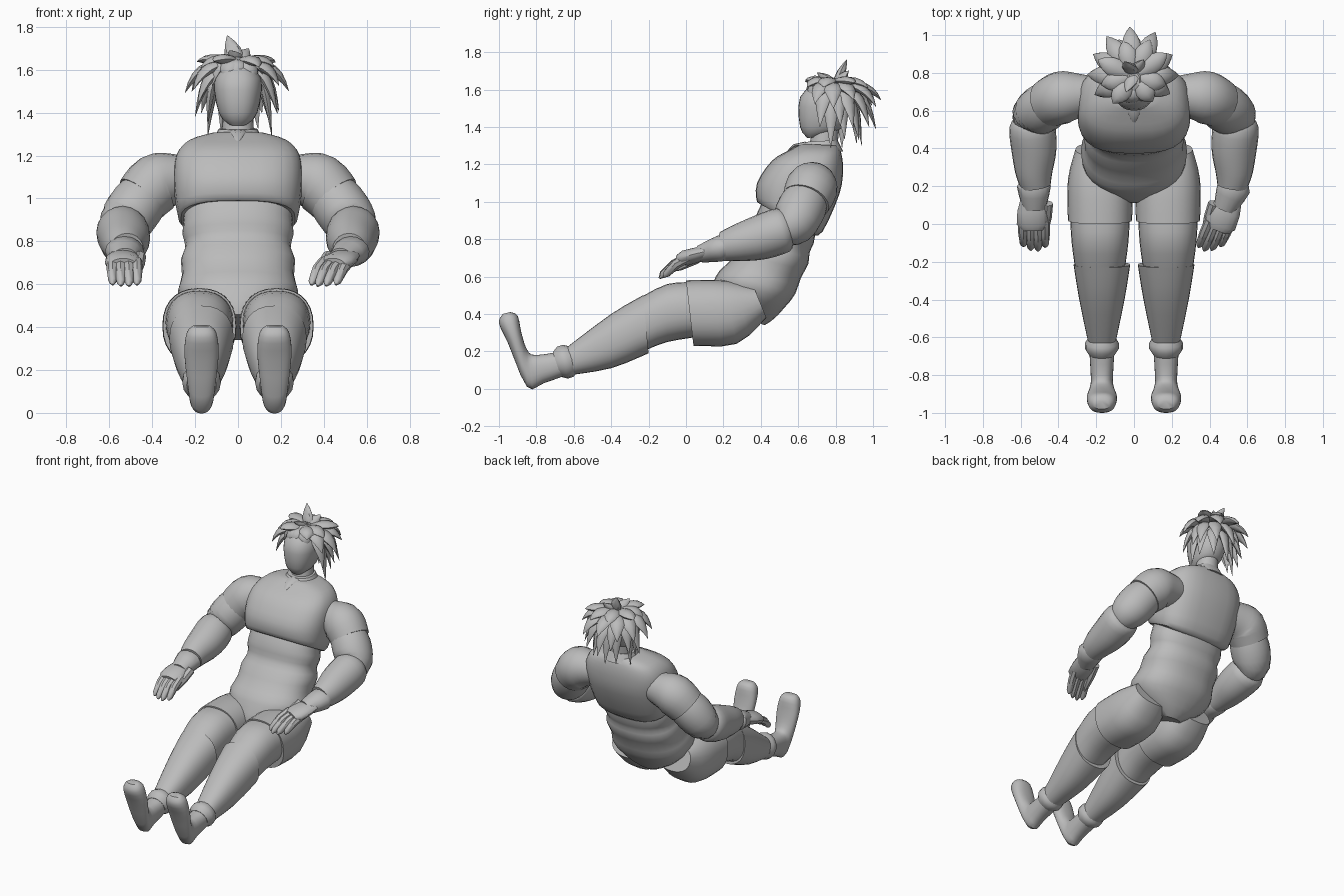
import bpy, bmesh, math, random
from mathutils import Vector

cube = bpy.data.objects.get("Cube")
if cube:
    bpy.data.objects.remove(cube, do_unlink=True)
random.seed(4)

GREY = (.5, .5, .5, 1)
clay = bpy.data.materials.new("plain_grey")
clay.use_nodes = True
clay.diffuse_color = GREY
clay.node_tree.nodes["Principled BSDF"].inputs["Base Color"].default_value = GREY


def skin(name, rings):
    """Join rings of points into a closed, smooth-shaded body."""
    bm = bmesh.new()
    loops = [[bm.verts.new(point) for point in ring] for ring in rings]
    for near, far in zip(loops, loops[1:]):
        for i in range(len(near)):
            bm.faces.new((near[i - 1], near[i], far[i], far[i - 1]))
    bm.faces.new(loops[0])
    bm.faces.new(loops[-1])
    bmesh.ops.recalc_face_normals(bm, faces=bm.faces)
    mesh = bpy.data.meshes.new(name)
    bm.to_mesh(mesh)
    bm.free()
    mesh.materials.append(clay)
    body = bpy.data.objects.new(name, mesh)
    bpy.context.collection.objects.link(body)
    bpy.ops.object.select_all(action='DESELECT')
    body.select_set(True)
    bpy.context.view_layer.objects.active = body
    bpy.ops.object.shade_smooth_by_angle(angle=math.radians(40))


def oval(centre, across, along, sides, power=2):
    """Closed ring around a centre; a higher power makes it boxier."""
    ring = []
    for i in range(sides):
        angle = math.tau * i / sides
        c, s = math.cos(angle), math.sin(angle)
        ring.append(centre + across * math.copysign(abs(c) ** (2 / power), c)
                    + along * math.copysign(abs(s) ** (2 / power), s))
    return ring


def smooth(rows, steps=3):
    """Fill in a soft curve of rows between the given ones."""
    rows = [Vector(row) for row in rows]
    filled = []
    for i in range(len(rows) - 1):
        before, start = rows[max(i - 1, 0)], rows[i]
        end, after = rows[i + 1], rows[min(i + 2, len(rows) - 1)]
        for step in range(steps):
            t = step / steps
            pull_a = (end - before) * (t * (1 - t) ** 2 / 2)
            pull_b = (after - start) * (t * t * (1 - t) / 2)
            blend = t * t * (3 - 2 * t)
            filled.append(start.lerp(end, blend) + pull_a - pull_b)
    return filled + [rows[-1]]


def loft(name, rows, x=0, folds=0, power=2.3):
    """Rows hold front y, front z, back y, back z and half width."""
    rings = []
    for i, (fy, fz, by, bz, half) in enumerate(smooth(rows)):
        swell = 1 + folds * math.sin(i * math.pi / 2)
        front, back = Vector((x, fy, fz)), Vector((x, by, bz))
        rings.append(oval((front + back) / 2, Vector((half * swell, 0, 0)),
                          (front - back) / 2 * swell, 28, power))
    skin(name, rings)


def tube(name, path, radii, flat=1, normal=(0, 0, 1), sides=16):
    """Sweep an oval along a path; flat squeezes it along the normal."""
    path = [Vector(point) for point in path]
    rings = []
    for i, point in enumerate(path):
        ahead = path[min(i + 1, len(path) - 1)] - path[max(i - 1, 0)]
        across = ahead.cross(Vector(normal)).normalized()
        along = across.cross(ahead).normalized()
        rings.append(oval(point, across * radii[i], along * radii[i] * flat, sides))
    skin(name, rings)


# Shirt: folded belly, with the chest overhanging it
loft("shirt_belly", [(.11, .46, .42, .34, .1), (.14, .57, .53, .43, .26), (.21, .66, .6, .55, .27),
                     (.3, .76, .65, .67, .26), (.36, .85, .67, .75, .25), (.38, .95, .7, .84, .26),
                     (.45, 1.05, .75, .95, .25)], folds=.025)
loft("shirt_chest", [(.42, .99, .67, .82, .24), (.38, 1, .73, .84, .28), (.38, 1.1, .82, 1.04, .3),
                     (.46, 1.22, .84, 1.17, .29), (.56, 1.28, .83, 1.26, .23),
                     (.62, 1.31, .81, 1.3, .12)], power=2.8)

# Neck, collar with its pointed front, and head
tube("neck", [(0, .72, 1.2), (0, .75, 1.4)], [.08, .07], normal=(0, 1, 0))
loft("collar", [(.59, 1.26, .84, 1.27, .12), (.64, 1.32, .81, 1.33, .09)])
tube("collar_point", [(0, .64, 1.31), (0, .58, 1.3), (0, .53, 1.26)], [.04, .03, .002],
     flat=.3, sides=8)
loft("head", [(.65, 1.34, .72, 1.35, .04), (.61, 1.4, .84, 1.4, .09),
              (.61, 1.56, .88, 1.56, .11), (.72, 1.66, .8, 1.66, .03)])


# Hair made of layered, leaf-shaped locks
def lock(name, turn, rise, reach, tip_z, width):
    up, middle = Vector((0, 0, 1)), Vector((0, .78, 1.54))
    out = Vector((math.sin(turn), -math.cos(turn), 0))
    root = middle + (out * math.cos(rise) + up * math.sin(rise)) * .1
    reach *= .9 - .1 * math.cos(turn)
    tip, bend = middle + out * reach, middle + out * max(reach * .75, .13)
    tip.z = tip_z
    bend.z = max(root.z, tip_z) + .02
    path, radii = [], []
    for i in range(7):
        t = i / 6
        path.append(root.lerp(bend, t).lerp(bend.lerp(tip, t), t))
        radii.append(width * math.sin(math.pi * (.2 + .79 * t)))
    tube(name, path, radii, flat=.5, normal=out + up * .6, sides=8)


LAYERS = [  # name, half spread, centre turn, count, rise, reach, tip height, width
    ("crown_lock", 140, 180, 8, 75, .22, 1.62, .05),
    ("upper_lock", 120, 180, 9, 50, .27, 1.52, .05),
    ("middle_lock", 110, 180, 9, 25, .23, 1.41, .045),
    ("nape_lock", 95, 180, 7, 0, .17, 1.32, .04),
    ("fringe_lock", 55, 0, 5, 60, .18, 1.55, .05)]
for name, spread, centre, count, rise, reach, tip_z, width in LAYERS:
    for i in range(count):
        turn = centre + spread * (2 * i / (count - 1) - 1) + random.uniform(-6, 6)
        lock(f"{name}_{i + 1}", math.radians(turn), math.radians(rise),
             reach * random.uniform(.9, 1.04), tip_z + random.uniform(-.03, .03), width)

# Upright tuft
for name, tip in (("tall_tuft", (-.05, .86, 1.76)), ("side_tuft", (.05, .87, 1.7)),
                  ("front_tuft", (-.04, .7, 1.69))):
    base, tip = Vector((0, .8, 1.62)), Vector(tip)
    tube(name, [base.lerp(tip, i / 4) for i in range(5)], [.02, .04, .04, .025, .002],
         flat=.6, normal=(0, 1, 0), sides=8)

# Trouser legs, each in overlapping pieces, and upturned feet
LEG = {
    "thigh": [(.36, .55, .43, .38, .13), (.2, .58, .27, .24, .17), (0, .58, .04, .23, .17)],
    "knee": [(.05, .57, .08, .28, .16), (-.1, .56, -.1, .25, .15), (-.26, .48, -.23, .2, .13)],
    "calf": [(-.23, .5, -.2, .19, .15), (-.4, .4, -.4, .11, .12), (-.64, .22, -.64, .07, .07)],
    "foot": [(-.62, .21, -.62, .08, .07), (-.8, .18, -.76, .03, .06), (-.85, .21, -.85, .01, .06),
             (-.88, .3, -.95, .24, .08), (-.9, .39, -1, .35, .07), (-.94, .41, -.98, .4, .04)]}
# Sleeve pieces: centre points with a radius
ARM = {
    "shoulder": [(.2, .69, 1.1, .09), (.3, .68, 1.09, .12), (.38, .67, 1.07, .14),
                 (.45, .64, 1, .13)],
    "upper_arm": [(.4, .66, 1.05, .11), (.47, .62, .97, .13), (.53, .57, .88, .12),
                  (.54, .5, .84, .08)],
    "forearm": [(.54, .56, .86, .08), (.54, .52, .85, .12), (.53, .4, .81, .12),
                (.53, .28, .78, .1), (.52, .2, .76, .08)]}

for side, label in ((1, "left"), (-1, "right")):
    for part, rows in LEG.items():
        loft(f"{label}_{part}", rows, side * (.17 if part in ("foot", "calf") else .18))
    tube(label + "_ankle_cuff", [(side * .17, -.6 - i * .03, .16 - i * .01) for i in range(4)],
         [.07, .09, .09, .07])
    for part, rows in ARM.items():
        rows = smooth(rows)
        tube(f"{label}_{part}", [(side * x, y, z) for x, y, z, radius in rows],
             [row[3] for row in rows], sides=20)

    # Gloved hand along the forearm line; the left one turns further inwards
    inward = .42 if side > 0 else .02

    def hand(offset, y, drop=0):
        return side * (.53 + offset - inward * (.2 - y)), y, .7 + y * .27 - drop

    tube(label + "_glove_cuff", [hand(0, y) for y in (.23, .2, .15, .08)],
         [.07, .09, .08, .06], flat=.8)
    tube(label + "_palm", [hand(.01, y) for y in (.14, .07, 0, -.03)],
         [.06, .08, .085, .06], flat=.5)
    for i, finger in enumerate(("index", "middle", "ring", "little")):
        offset, length = (i - 1.4) * .038, .17 - .02 * abs(i - 1.4)
        tube(f"{label}_{finger}_finger",
             [hand(offset, .02 - length * t, .07 * t * t) for t in (0, .5, .9, 1)],
             [.027, .027, .02, .006], sides=8)
    tube(label + "_thumb", [hand(t * .02 - .07, .11 - .18 * t, .05 * t) for t in (0, .4, .8, 1)],
         [.03, .03, .02, .006], sides=8)
